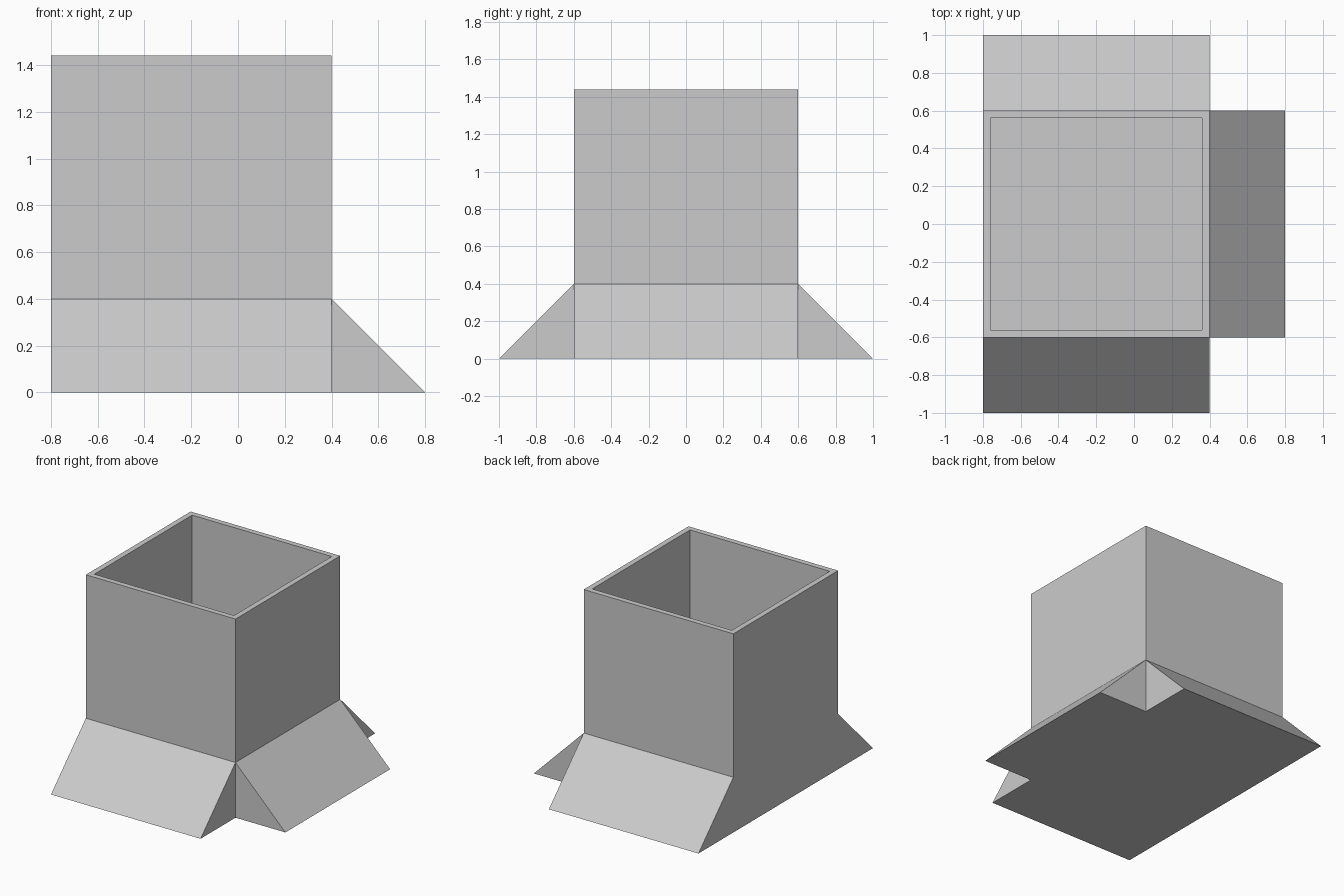
import bpy
import bmesh
from mathutils import Vector

cube = bpy.data.objects.get("Cube")
if cube:
    bpy.data.objects.remove(cube, do_unlink=True)

# Single plain grey
grey = bpy.data.materials.new("light grey")
grey.use_nodes = True
colour = (0.6, 0.6, 0.6, 1.0)
grey.diffuse_color = colour
grey.node_tree.nodes["Principled BSDF"].inputs["Base Color"].default_value = colour

LEFT, RIGHT = -0.8, 0.4      # box extent in x
HALF = 0.6                   # box half depth in y
HEIGHT, SKIRT = 1.44, 0.4    # box height, skirt height and reach
WALL, FLOOR = 0.04, 0.04


def prism(profile, direction):
    """Solid made by sweeping a closed profile along a direction."""
    bm = bmesh.new()
    face = bm.faces.new([bm.verts.new(p) for p in profile])
    swept = bmesh.ops.extrude_face_region(bm, geom=[face], use_keep_orig=True)
    moved = [g for g in swept["geom"] if isinstance(g, bmesh.types.BMVert)]
    bmesh.ops.translate(bm, verts=moved, vec=Vector(direction))
    bmesh.ops.recalc_face_normals(bm, faces=bm.faces[:])
    return bm


def finish(bm, name):
    mesh = bpy.data.meshes.new(name)
    bm.to_mesh(mesh)
    bm.free()
    mesh.materials.append(grey)
    obj = bpy.data.objects.new(name, mesh)
    bpy.context.collection.objects.link(obj)
    return obj


# Open box with sloping front and back skirts, swept across x
half = [(HALF + SKIRT, 0), (HALF, SKIRT), (HALF, HEIGHT)]
outline = half + [(-y, z) for y, z in reversed(half)]
box = prism([(LEFT, y, z) for y, z in outline], (RIGHT - LEFT, 0, 0))

# Hollow the box from its top face, leaving a rim and a floor
box.normal_update()
top = max(box.faces, key=lambda f: f.calc_center_median().z)
bmesh.ops.inset_region(box, faces=[top], thickness=WALL, use_even_offset=True)
well = bmesh.ops.extrude_face_region(box, geom=[top])
bottom = [g for g in well["geom"] if isinstance(g, bmesh.types.BMVert)]
bmesh.ops.translate(box, verts=bottom, vec=(0, 0, FLOOR - HEIGHT))
if top.is_valid:
    bmesh.ops.delete(box, geom=[top], context="FACES_ONLY")
bmesh.ops.recalc_face_normals(box, faces=box.faces[:])
finish(box, "open_box")

# Sloping skirt on the +x side
wedge = [(RIGHT, -HALF, 0), (RIGHT + SKIRT, -HALF, 0), (RIGHT, -HALF, SKIRT)]
finish(prism(wedge, (0, 2 * HALF, 0)), "side_skirt")
